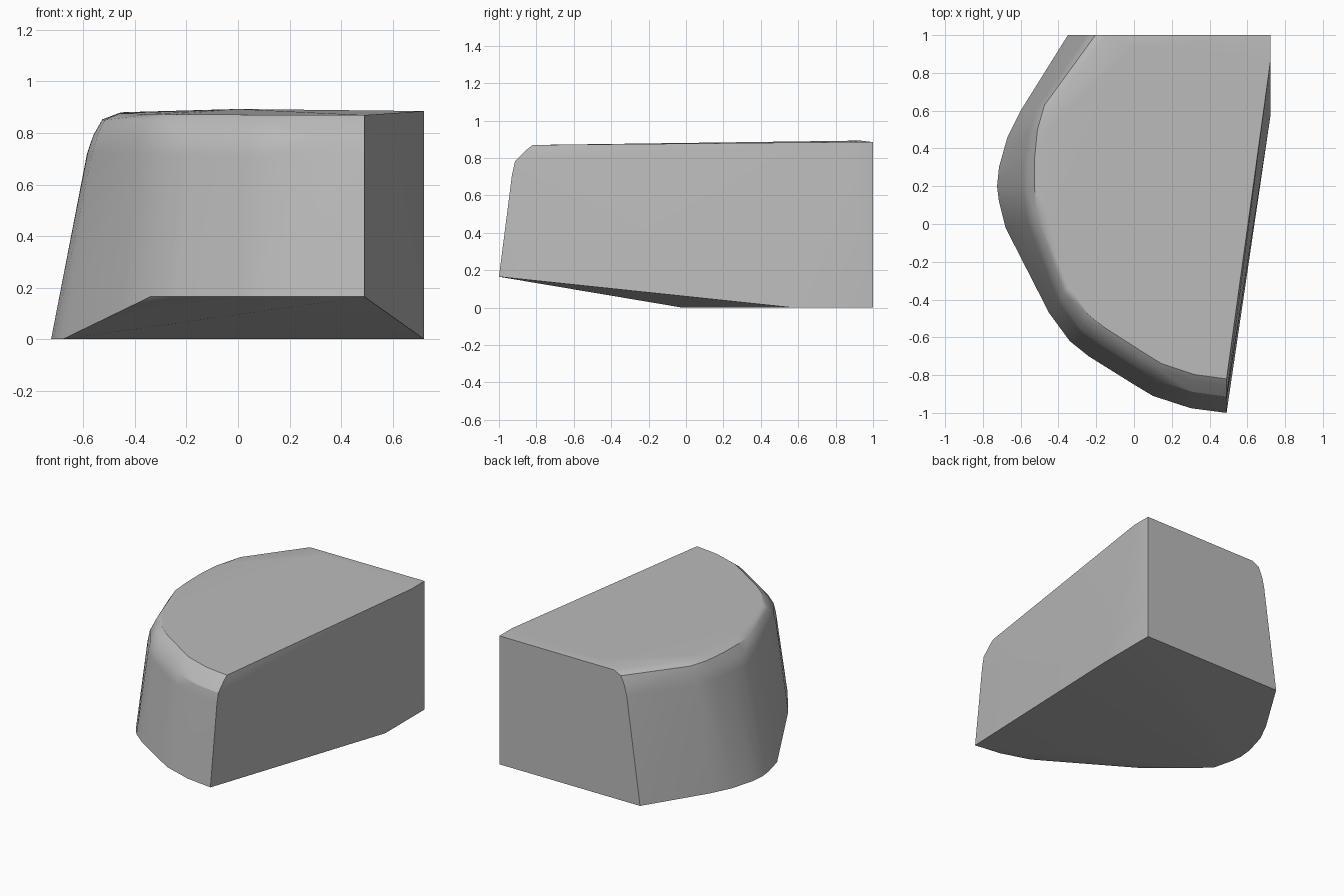
import bpy
import bmesh
import math

cube = bpy.data.objects.get("Cube")
if cube:
    bpy.data.objects.remove(cube, do_unlink=True)

# Single stone colour
stone = bpy.data.materials.new("stone_grey")
stone.use_nodes = True
grey = (0.5, 0.5, 0.5, 1)
stone.diffuse_color = grey
stone.node_tree.nodes["Principled BSDF"].inputs["Base Color"].default_value = grey

# Rounded outline of the foot, front corner round to the back: x, y, sideways lean
outline = [
    (0.49, -1.0, 0.5), (0.3, -0.975, 0.5), (0.1, -0.91, 0.5), (0.0, -0.85, 0.5),
    (-0.24, -0.7, 0.5), (-0.34, -0.62, 0.5), (-0.45, -0.47, 0.5),
    (-0.68, -0.02, 0.85), (-0.715, 0.12, 0.95), (-0.725, 0.2, 1.0),
    (-0.715, 0.3, 0.95), (-0.67, 0.46, 0.83), (-0.6, 0.6, 0.7), (-0.35, 1.0, 1.05),
]
# Levels of the leaning wall and rounded shoulder: x inset, y inset, height
levels = [
    (0.115, 0.035, 0.72), (0.135, 0.043, 0.79),
    (0.165, 0.073, 0.85), (0.225, 0.09, 0.876),
]
PIVOT_X, PIVOT_Y = 0.49, 1.0


def foot_height(x, y):
    """Undercut at the front, flat on the ground behind it."""
    if y > -0.02:
        return 0.0
    return 0.165 * min(1.0, max(0.0, (x + 0.68) / 0.34))


bm = bmesh.new()
for x, y, lean in outline:
    bm.verts.new((x, y, foot_height(x, y)))
    for inset_x, inset_y, z in levels:
        px = x + (PIVOT_X - x) * inset_x * lean
        py = y + (PIVOT_Y - y) * inset_y
        bm.verts.new((px, py, z + 0.008 * py))

# Flat cut side and back corner
for y, z in [(1.0, 0.0), (0.57, 0.0), (0.86, 0.885), (1.0, 0.885)]:
    bm.verts.new((0.722, y, z))

# Slight crown near the back of the top
bm.verts.new((0.0, 0.93, 0.893))

# Skin the block
hull = bmesh.ops.convex_hull(bm, input=bm.verts[:])
spare = {v for v in hull["geom_interior"] + hull["geom_unused"]
         if isinstance(v, bmesh.types.BMVert)}
bmesh.ops.delete(bm, geom=list(spare), context="VERTS")
bmesh.ops.dissolve_limit(bm, angle_limit=math.radians(0.2),
                         verts=bm.verts[:], edges=bm.edges[:])
bmesh.ops.recalc_face_normals(bm, faces=bm.faces[:])

mesh = bpy.data.meshes.new("stone_block")
bm.to_mesh(mesh)
bm.free()
mesh.materials.append(stone)
block = bpy.data.objects.new("stone_block", mesh)
bpy.context.collection.objects.link(block)

# Soft shoulder, crisp cut edges, flat-looking top
bpy.ops.object.select_all(action="DESELECT")
block.select_set(True)
bpy.context.view_layer.objects.active = block
bpy.ops.object.shade_smooth_by_angle(angle=math.radians(30))
weighted = block.modifiers.new("flat_top_shading", "WEIGHTED_NORMAL")
weighted.keep_sharp = True
